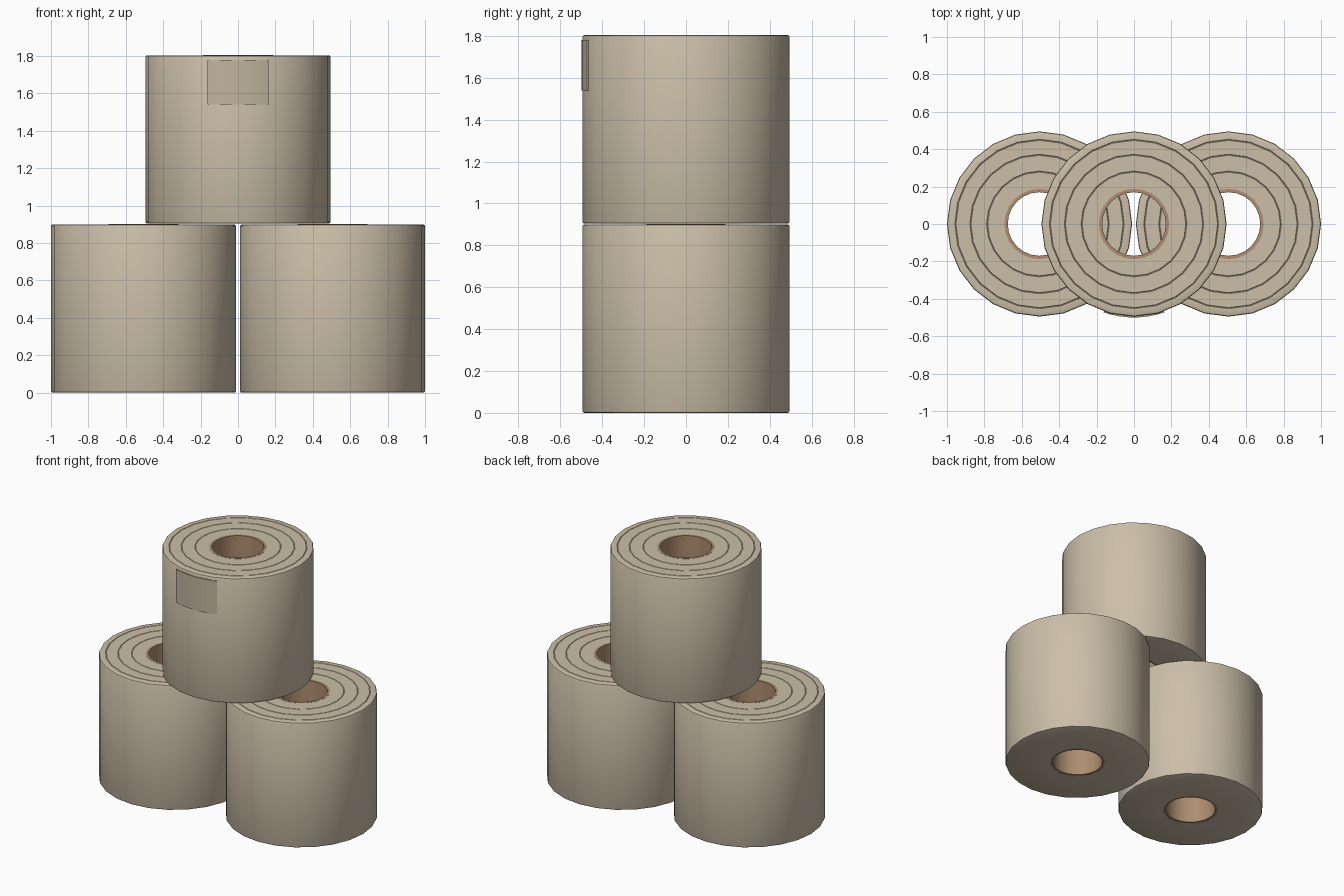
import bpy, bmesh
from math import sin, cos, pi, radians

if "Cube" in bpy.data.objects:
    bpy.data.objects.remove(bpy.data.objects["Cube"])

SIDES = 24
R, H = 0.495, 0.9          # paper roll radius and height
CORE_OUT, CORE_IN = 0.188, 0.17


def material(name, color):
    m = bpy.data.materials.new(name)
    m.diffuse_color = (*color, 1)
    m.use_nodes = True
    m.node_tree.nodes["Principled BSDF"].inputs["Base Color"].default_value = m.diffuse_color
    return m


paper = material("paper", (0.60, 0.52, 0.39))
sheet = material("paper_edge", (0.53, 0.46, 0.34))
card = material("cardboard", (0.42, 0.27, 0.16))


def finish(name, bm, mat, location):
    bmesh.ops.recalc_face_normals(bm, faces=bm.faces)
    me = bpy.data.meshes.new(name)
    bm.to_mesh(me)
    bm.free()
    ob = bpy.data.objects.new(name, me)
    bpy.context.collection.objects.link(ob)
    ob.location = location
    me.materials.append(mat)
    bpy.ops.object.select_all(action='DESELECT')
    ob.select_set(True)
    bpy.context.view_layer.objects.active = ob
    bpy.ops.object.shade_smooth_by_angle(angle=radians(30))
    return ob


def lathe(name, profile, mat, location):
    """Revolve a closed (radius, height) profile around z."""
    bm = bmesh.new()
    rings = [[bm.verts.new((r * cos(2 * pi * i / SIDES), r * sin(2 * pi * i / SIDES), z))
              for r, z in profile] for i in range(SIDES)]
    n = len(profile)
    for i in range(SIDES):
        a, b = rings[i], rings[(i + 1) % SIDES]
        for j in range(n):
            k = (j + 1) % n
            bm.faces.new((a[j], b[j], b[k], a[k]))
    return finish(name, bm, mat, location)


def roll(name, location):
    # Wound paper with softened rims and fine layer grooves on top
    b = 0.01
    profile = [(CORE_OUT, 0), (R - b, 0), (R - 0.003, 0.003), (R, b),
               (R, H - b), (R - 0.003, H - 0.003), (R - b, H)]
    for g in (0.45, 0.37, 0.28):
        profile += [(g + 0.003, H), (g, H - 0.003), (g - 0.003, H)]
    profile.append((CORE_OUT, H))
    lathe(name + "_paper", profile, paper, location)
    # Cardboard tube
    lathe(name + "_core", [(CORE_IN, 0.001), (CORE_OUT, 0.001),
                           (CORE_OUT, H + 0.001), (CORE_IN, H + 0.001)], card, location)


roll("left_roll", (-0.505, 0, 0))
roll("right_roll", (0.505, 0, 0))
roll("top_roll", (0, 0, 0.904))

# Loose end of the sheet, a thin curved flap on the front of the top roll
bm = bmesh.new()
steps, half = 8, radians(19)
cols = []
for i in range(steps + 1):
    a = -pi / 2 - half + 2 * half * i / steps
    cols.append([bm.verts.new((r * cos(a), r * sin(a), z))
                 for r, z in ((0.488, 1.54), (0.5, 1.54), (0.5, 1.78), (0.488, 1.78))])
for a, b in zip(cols, cols[1:]):
    for j in range(4):
        k = (j + 1) % 4
        bm.faces.new((a[j], b[j], b[k], a[k]))
bm.faces.new(cols[0])
bm.faces.new(cols[-1])
finish("loose_sheet_end", bm, sheet, (0, 0, 0))
